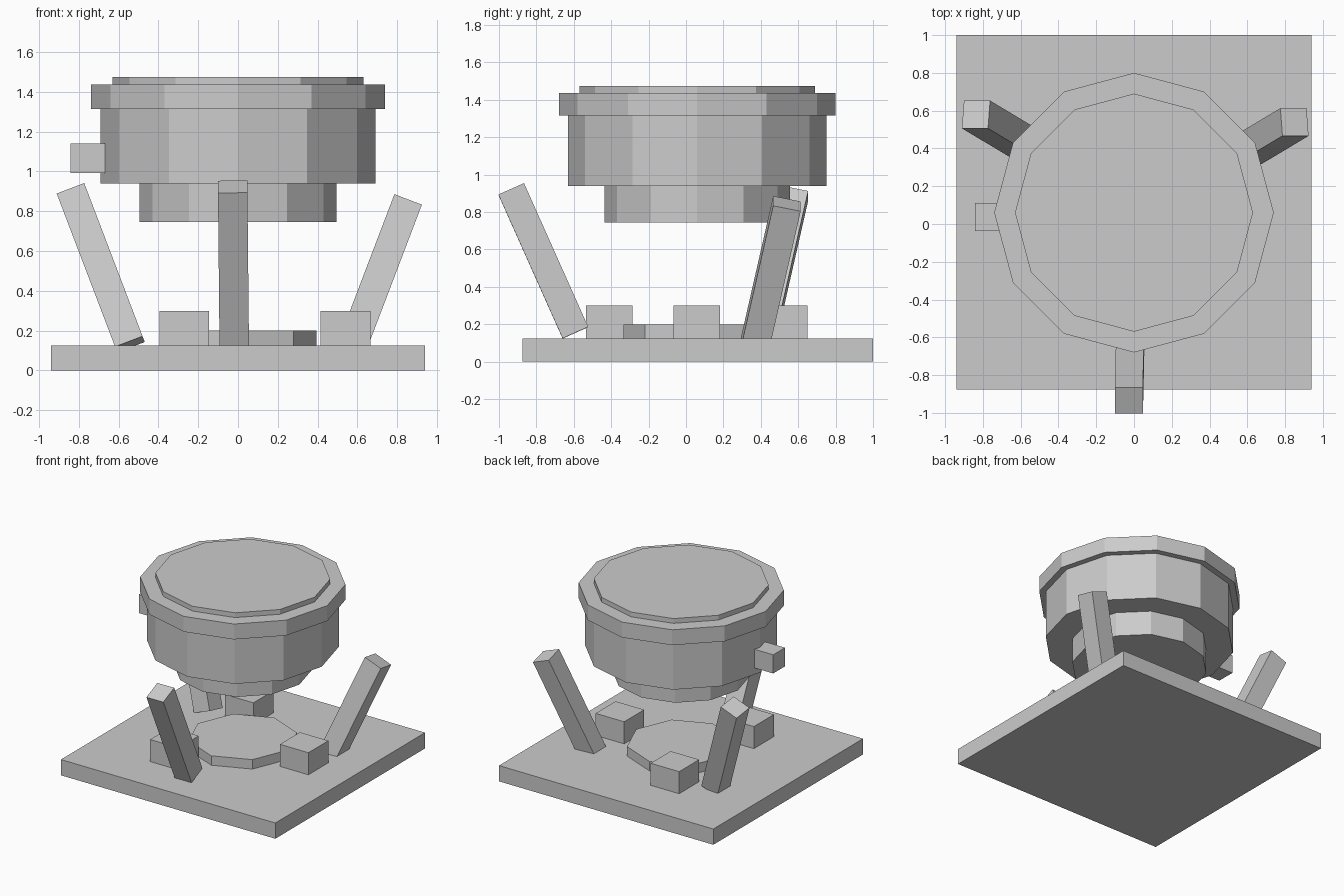
import bpy
import math

if "Cube" in bpy.data.objects:
    bpy.data.objects.remove(bpy.data.objects["Cube"])

CY = 0.06  # y of the shared vertical axis


def box(name, center, size, rot=(0, 0, 0)):
    bpy.ops.mesh.primitive_cube_add(size=1, location=center, rotation=rot)
    ob = bpy.context.object
    ob.name = name
    ob.scale = size
    return ob


def disc(name, radius, z0, z1, sides=12):
    bpy.ops.mesh.primitive_cylinder_add(vertices=sides, radius=radius, depth=z1 - z0,
                                        location=(0, CY, (z0 + z1) / 2))
    bpy.context.object.name = name


# Base plate with a low octagonal pad
box("base_plate", (0, 0.0625, 0.0625), (1.88, 1.875, 0.125))
disc("base_pad", 0.395, 0.12, 0.2, sides=8)

# Stacked twelve-sided vessel
disc("vessel_bottom", 0.495, 0.745, 0.95)
disc("vessel_body", 0.692, 0.94, 1.32)
disc("vessel_collar", 0.74, 1.315, 1.437)
disc("vessel_lid", 0.63, 1.43, 1.475)

# Side knob
box("side_knob", (-0.755, 0.037, 1.066), (0.175, 0.148, 0.148))

# Three blocks around the pad
for i in range(3):
    a = math.radians(120 * i)
    box(f"base_block_{i + 1}",
        (0.54 * math.cos(a), CY - 0.003 + 0.54 * math.sin(a), 0.21), (0.25, 0.25, 0.18))

# Three struts leaning outward
struts = {
    "front_strut": ((-0.023, -0.763, 0.539), (0.42, -0.01, 0)),
    "left_strut": ((-0.69, 0.492, 0.516), (-0.21, -0.364, 0)),
    "right_strut": ((0.703, 0.452, 0.46), (-0.21, 0.364, 0)),
}
for name, (center, rot) in struts.items():
    box(name, center, (0.148, 0.15, 0.842), rot)
